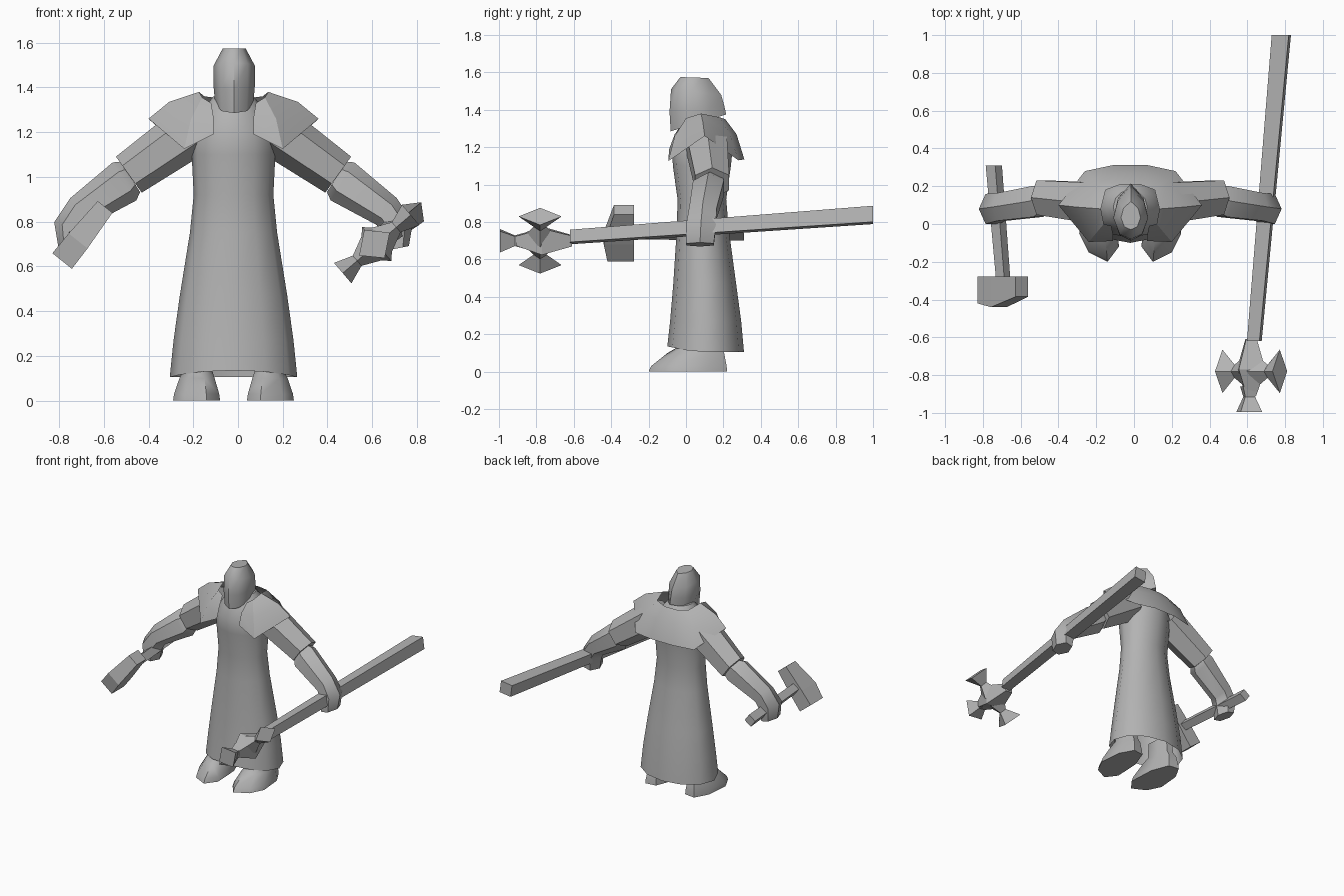
import bpy, bmesh, math
from mathutils import Vector

if "Cube" in bpy.data.objects:
    bpy.data.objects.remove(bpy.data.objects["Cube"])

CX = -0.02  # symmetry plane of the figure

grey = bpy.data.materials.new("plain grey")
grey.diffuse_color = (0.45, 0.45, 0.45, 1)
grey.use_nodes = True
grey.node_tree.nodes["Principled BSDF"].inputs["Base Color"].default_value = grey.diffuse_color


def loft(name, rings, closed=True, caps=(True, True), smooth=40):
    """Skin a list of equal-length point rings."""
    bm = bmesh.new()
    vs = [[bm.verts.new(p) for p in r] for r in rings]
    n = len(rings[0])
    for a, b in zip(vs, vs[1:]):
        for i in range(n if closed else n - 1):
            j = (i + 1) % n
            bm.faces.new((a[i], a[j], b[j], b[i]))
    if closed and caps[0]:
        bm.faces.new(vs[0][::-1])
    if closed and caps[1]:
        bm.faces.new(vs[-1])
    bmesh.ops.recalc_face_normals(bm, faces=bm.faces)
    me = bpy.data.meshes.new(name)
    bm.to_mesh(me)
    bm.free()
    ob = bpy.data.objects.new(name, me)
    bpy.context.collection.objects.link(ob)
    me.materials.append(grey)
    bpy.ops.object.select_all(action='DESELECT')
    ob.select_set(True)
    bpy.context.view_layer.objects.active = ob
    if smooth:
        bpy.ops.object.shade_smooth_by_angle(angle=math.radians(smooth))
    return ob


def ring(c, u, v, n, phase=0.0):
    """Ring of n points round c, spanned by half-axes u and v."""
    c, u, v = Vector(c), Vector(u), Vector(v)
    ang = [phase + 2 * math.pi * i / n for i in range(n)]
    return [c + u * math.cos(a) + v * math.sin(a) for a in ang]


def mirrored(rings):
    return [[Vector((2 * CX - p[0], p[1], p[2])) for p in r] for r in rings]


def pair(name, rings, **kw):
    loft("right_" + name, rings, **kw)
    loft("left_" + name, mirrored(rings), **kw)


# robe: half width, front y, back y, height
robe = []
for rx, y0, y1, z in [(0.285, -0.10, 0.31, 0.105), (0.268, -0.085, 0.295, 0.27),
                      (0.24, -0.068, 0.268, 0.47), (0.195, -0.05, 0.23, 0.75),
                      (0.178, -0.045, 0.215, 0.92), (0.187, -0.07, 0.24, 1.10),
                      (0.19, -0.075, 0.25, 1.20), (0.13, -0.03, 0.215, 1.31),
                      (0.09, 0.0, 0.18, 1.36)]:
    r = ring((CX, (y0 + y1) / 2, z), (rx, 0, 0), (0, (y1 - y0) / 2, 0), 12)
    if z < 0.2:  # hem rises at the front
        for p in r:
            p.z += 0.03 * max(0, (0.05 - p.y) / 0.15)
    robe.append(r)
loft("robe", robe, caps=(False, True), smooth=50)

# shoulder mantle, open at the front: stations of (top, middle, bottom)
half = [((0.10, -0.01, 1.33), (0.09, -0.06, 1.27), (0.09, -0.09, 1.19)),
        ((0.14, 0.0, 1.355), (0.19, -0.06, 1.26), (0.22, -0.095, 1.125)),
        ((0.155, 0.08, 1.38), (0.288, 0.09, 1.335), (0.38, 0.10, 1.26)),
        ((0.13, 0.18, 1.36), (0.20, 0.235, 1.27), (0.24, 0.28, 1.13)),
        ((0.05, 0.21, 1.35), (0.07, 0.27, 1.27), (0.09, 0.312, 1.135))]
stations = half + [[(-x, y, z) for x, y, z in s] for s in half[::-1]]
loft("shoulder_mantle",
     [[(CX + s[k][0], s[k][1], s[k][2]) for s in stations] for k in range(3)],
     closed=False, smooth=30)

# hood: pointed front and back, side outline given per height level
hood = []
for w, yf, yb, zf, zb in [(0.085, -0.082, 0.215, 1.285, 1.375),
                          (0.092, -0.088, 0.205, 1.39, 1.42),
                          (0.092, -0.08, 0.188, 1.51, 1.48),
                          (0.052, -0.03, 0.12, 1.575, 1.57)]:
    prof = [(0, 0), (0.65, 0.1), (1, 0.42), (0.75, 0.75), (0, 1),
            (-0.75, 0.75), (-1, 0.42), (-0.65, 0.1)]
    hood.append([(CX + 0.003 + a * w, yf + t * (yb - yf), zf + t * (zb - zf))
                 for a, t in prof])
loft("hood", hood, smooth=50)


def arm_ring(x, y, z, nx, nz, hn, hy):
    n = Vector((nx, 0, nz)).normalized()
    return ring((x, y, z), n * hn, (0, hy, 0), 6)


# sleeves and forearms with hands
pair("sleeve", [arm_ring(0.15, 0.11, 1.22, 0.58, 0.81, 0.12, 0.125),
                arm_ring(0.448, 0.14, 1.01, 0.58, 0.81, 0.099, 0.105)])
pair("forearm", [arm_ring(0.44, 0.13, 1.0, 0.53, 0.85, 0.08, 0.08),
                 arm_ring(0.467, 0.12, 0.98, 0.53, 0.85, 0.10, 0.095),
                 arm_ring(0.665, 0.09, 0.845, 0.6, 0.8, 0.075, 0.085),
                 arm_ring(0.71, 0.08, 0.775, 0.95, 0.3, 0.075, 0.092),
                 arm_ring(0.71, 0.075, 0.68, 1.0, 0.2, 0.055, 0.085)])

# shoes: sole outline with pointed, inward toes, narrowing up to the ankle
sole = [(0.10, -0.20), (0.20, -0.15), (0.25, -0.05), (0.235, 0.12),
        (0.18, 0.22), (0.10, 0.21), (0.05, 0.08), (0.04, -0.12)]


def shoe_ring(s, cx, cy, z, sy=None):
    return [(cx + (x - 0.145) * s, cy + (y - 0.02) * (sy or s), z) for x, y in sole]


pair("shoe", [shoe_ring(1.0, 0.145, 0.02, 0.0), shoe_ring(0.96, 0.145, 0.025, 0.03),
              shoe_ring(0.75, 0.143, 0.06, 0.10, 0.72),
              shoe_ring(0.6, 0.14, 0.08, 0.14, 0.5),
              shoe_ring(0.6, 0.14, 0.08, 0.25, 0.45)], smooth=50)


def square(c, u, v):
    """Square section with sides parallel to u and v (half sizes)."""
    u, v = Vector(u) * math.sqrt(2), Vector(v) * math.sqrt(2)
    return ring(c, u, v, 4, math.pi / 4)


# mace shaft and core
loft("mace_shaft", [square((0.78, 1.0, 0.838), (0.045, 0, 0.006), (-0.006, 0, 0.043)),
                    square((0.637, -0.62, 0.72), (0.033, 0, 0.006), (-0.006, 0, 0.033))],
     smooth=0)
side = Vector((0.76, 0, 0.65))      # direction of the side flanges
across = Vector((-0.65, 0, 0.76))
core = Vector((0.62, -0.78, 0.70))
loft("mace_core", [ring(core + Vector((0, y, 0)), side * a, across * a, 4)
                   for y, a in ((0.17, 0.04), (0.01, 0.10), (-0.13, 0.035))], smooth=0)

# flared flanges: two at the sides, one in front
fwd = Vector((0, -1, 0))
for nm, d, sgn in (("upper", side, 1), ("lower", side, -1)):
    loft(nm + "_mace_flange",
         [ring(core + d * sgn * t, fwd * a, across * b, 4)
          for t, a, b in ((0.03, 0.09, 0.07), (0.115, 0.035, 0.03), (0.20, 0.115, 0.06))],
         smooth=0)
loft("front_mace_flange",
     [square((0.61, y, 0.70), (a, 0, -0.1 * a), (0.2 * a, 0, a))
      for y, a in ((-0.86, 0.04), (-0.915, 0.026), (-0.995, 0.057))], smooth=0)

# hammer handle and head
loft("hammer_handle", [square((-0.742, 0.31, 0.745), (0.025, 0, 0.018), (-0.018, 0, 0.025)),
                       square((-0.692, -0.30, 0.745), (0.022, 0, 0.016), (-0.016, 0, 0.022))],
     smooth=0)
hd, hw = Vector((0.62, 0, 0.78)), Vector((0.78, 0, -0.62))
mid = Vector((-0.69, -0.35, 0.745))
head = []
for t, w, yf in ((-0.155, 0.056, -0.42), (-0.04, 0.054, -0.44), (0.155, 0.042, -0.385)):
    c = mid + hd * t
    c.y = (yf - 0.277) / 2
    head.append(square(c, hw * w, (0, (-0.277 - yf) / 2, 0)))
loft("hammer_head", head, smooth=0)
